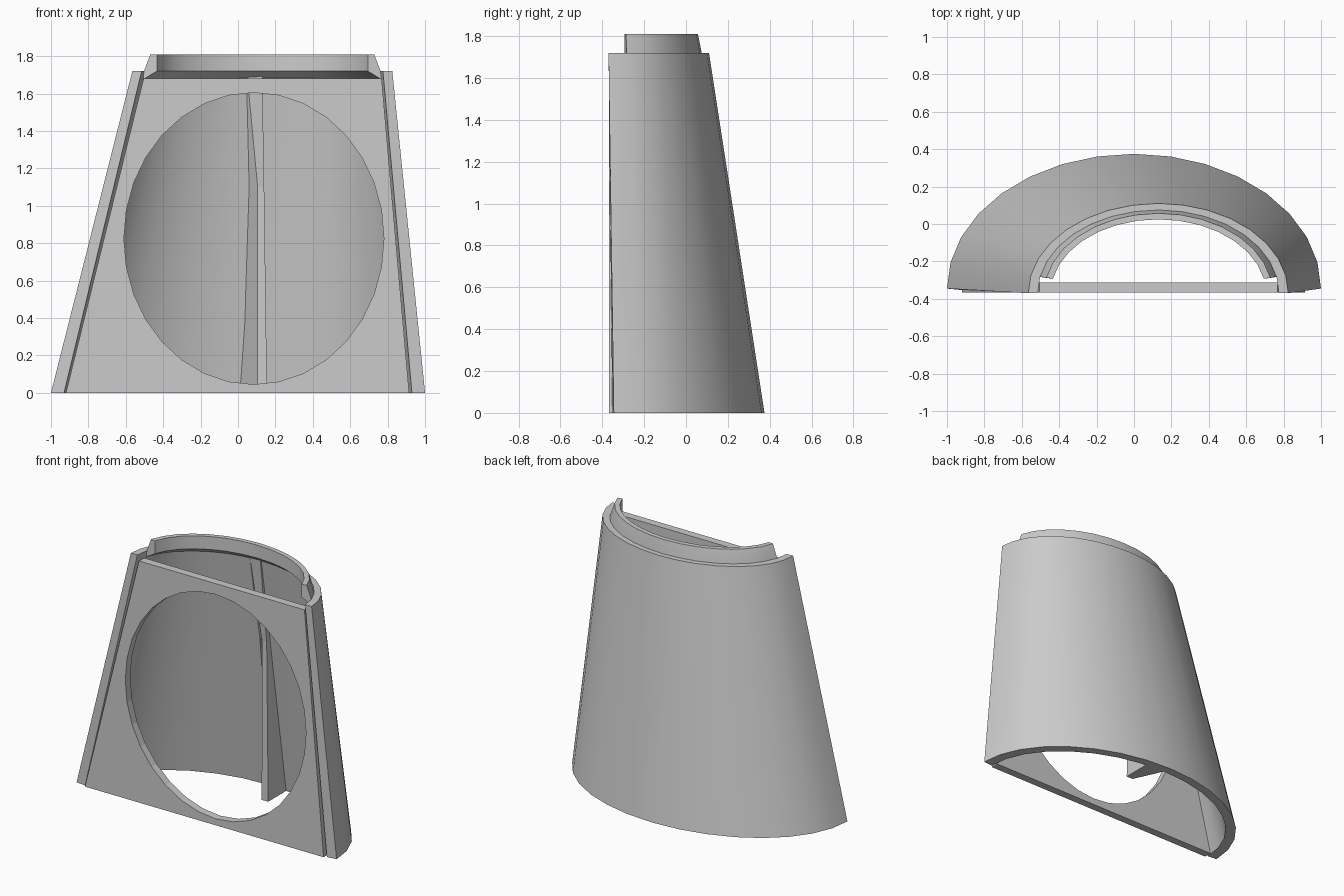
import bpy, bmesh
from math import sin, cos, pi, radians

cube = bpy.data.objects.get("Cube")
if cube:
    bpy.data.objects.remove(cube, do_unlink=True)

grey = bpy.data.materials.new("light_grey")
grey.use_nodes = True
grey.diffuse_color = (0.6, 0.6, 0.6, 1)
grey.node_tree.nodes["Principled BSDF"].inputs["Base Color"].default_value = (0.6, 0.6, 0.6, 1)


def finish(name, bm, smooth=False):
    bmesh.ops.recalc_face_normals(bm, faces=bm.faces)
    mesh = bpy.data.meshes.new(name)
    bm.to_mesh(mesh)
    bm.free()
    mesh.materials.append(grey)
    obj = bpy.data.objects.new(name, mesh)
    bpy.context.collection.objects.link(obj)
    if smooth:
        bpy.ops.object.select_all(action="DESELECT")
        obj.select_set(True)
        bpy.context.view_layer.objects.active = obj
        bpy.ops.object.shade_smooth_by_angle(angle=radians(30))
    return obj


def loft(name, sections, smooth=False):
    """Skin a row of matching closed sections and cap both ends."""
    bm = bmesh.new()
    rows = [[bm.verts.new(p) for p in s] for s in sections]
    n = len(rows[0])
    for r, s in zip(rows, rows[1:]):
        for i in range(n):
            j = (i + 1) % n
            bm.faces.new((r[i], r[j], s[j], s[i]))
    bm.faces.new(rows[0])
    bm.faces.new(rows[-1])
    return finish(name, bm, smooth)


def half_ring(name, profile, skip=0, steps=16):
    """Sweep a profile of (centre x, centre y, radius x, radius y, z) round the back."""
    angles = [pi * i / steps for i in range(skip, steps + 1 - skip)]
    loft(name, [[(cx + a * cos(t), cy + b * sin(t), z) for cx, cy, a, b, z in profile]
                for t in angles], True)


# Leaning half-cone wall
TOP_X, TOP_Y, TOP_Z = 0.13, -0.37, 1.72
half_ring("shell_wall", [
    (0, -0.345, 1.0, 0.72, 0),
    (TOP_X, TOP_Y, 0.695, 0.48, TOP_Z),
    (TOP_X, TOP_Y, 0.645, 0.435, TOP_Z),
    (0, -0.352, 0.93, 0.67, 0),
])

# Raised lip inside the top rim, with a chamfered underside
half_ring("top_lip", [
    (TOP_X, TOP_Y, 0.65, 0.45, 1.675),
    (TOP_X, TOP_Y, 0.645, 0.445, TOP_Z),
    (TOP_X, TOP_Y, 0.61, 0.427, 1.81),
    (TOP_X, TOP_Y, 0.575, 0.395, 1.81),
    (TOP_X, TOP_Y, 0.575, 0.395, TOP_Z),
], skip=1)

# Front panel with an oval opening
bm = bmesh.new()
corners = [(-0.92, 0), (0.915, 0), (0.768, 1.68), (-0.505, 1.68)]
oval = [(0.085 + 0.695 * cos(t), 0.825 + 0.78 * sin(t))
        for t in (2 * pi * i / 32 for i in range(32))]
edges = []
for loop in (corners, oval):
    verts = [bm.verts.new((x, -0.367, z)) for x, z in loop]
    edges += [bm.edges.new((v, verts[i - 1])) for i, v in enumerate(verts)]
bmesh.ops.triangle_fill(bm, use_beauty=True, use_dissolve=False, edges=edges)
extruded = bmesh.ops.extrude_face_region(bm, geom=bm.faces[:], use_keep_orig=True)
bmesh.ops.translate(bm, vec=(0, 0.055, 0),
                    verts=[g for g in extruded["geom"] if isinstance(g, bmesh.types.BMVert)])
finish("front_panel", bm)

# Tapering rib standing against the back wall
rib = []
for z, left, front_left, right, back, front in [
        (0, 0.0, 0.105, 0.155, 0.34, 0.11),
        (1.1, 0.03, 0.105, 0.14, 0.18, 0.115),
        (1.69, 0.042, 0.05, 0.13, 0.085, 0.06)]:
    rib.append([(left, back, z), (front_left, front, z), (right, front, z), (right, back, z)])
loft("inner_rib", rib)
